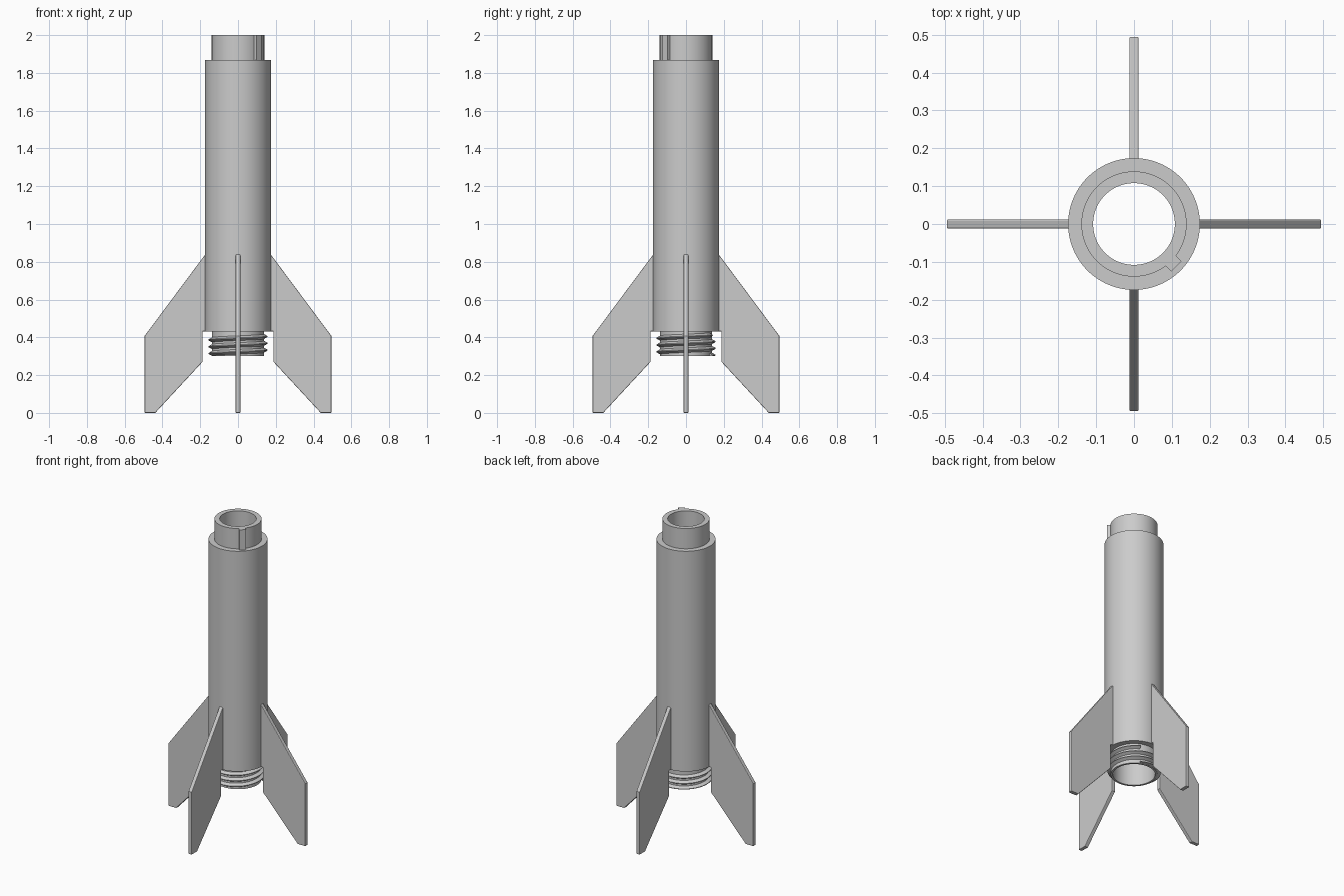
import bpy
import bmesh
from math import cos, sin, pi, radians

cube = bpy.data.objects.get("Cube")
if cube:
    bpy.data.objects.remove(cube, do_unlink=True)

# Single plastic colour
grey = bpy.data.materials.new("plain grey")
grey.use_nodes = True
grey.diffuse_color = (0.6, 0.6, 0.6, 1)
grey.node_tree.nodes["Principled BSDF"].inputs["Base Color"].default_value = grey.diffuse_color


def finish(name, bm, smooth=True):
    bmesh.ops.recalc_face_normals(bm, faces=bm.faces)
    mesh = bpy.data.meshes.new(name)
    bm.to_mesh(mesh)
    bm.free()
    mesh.materials.append(grey)
    if smooth:
        mesh.shade_smooth()
        mesh.set_sharp_from_angle(angle=radians(30))
    obj = bpy.data.objects.new(name, mesh)
    bpy.context.collection.objects.link(obj)
    return obj


def sweep(name, sections, closed):
    """Skin a list of closed cross-sections; cap the ends if not closed."""
    bm = bmesh.new()
    rings = [[bm.verts.new(p) for p in section] for section in sections]
    pairs = list(zip(rings, rings[1:]))
    if closed:
        pairs.append((rings[-1], rings[0]))
    else:
        bm.faces.new(rings[0])
        bm.faces.new(rings[-1])
    for a, b in pairs:
        for i in range(len(a)):
            j = (i + 1) % len(a)
            bm.faces.new((a[i], a[j], b[j], b[i]))
    return finish(name, bm)


def extrude(name, outline, thickness):
    """Plate from an (x, z) outline, centred on y = 0."""
    bm = bmesh.new()
    face = bm.faces.new([bm.verts.new((x, -thickness / 2, z)) for x, z in outline])
    moved = bmesh.ops.extrude_face_region(bm, geom=[face])["geom"]
    bmesh.ops.translate(bm, vec=(0, thickness, 0),
                        verts=[v for v in moved if isinstance(v, bmesh.types.BMVert)])
    return finish(name, bm, smooth=False)


# Hollow body with a spigot on top and a threaded neck below
wall = [(0.125, 0.30), (0.138, 0.30), (0.138, 0.432), (0.174, 0.432),
        (0.174, 1.868), (0.139, 1.868), (0.139, 2.0), (0.108, 2.0),
        (0.108, 1.82), (0.125, 1.80)]
SIDES = 96
sweep("body_tube", [[(r * cos(a), r * sin(a), z) for r, z in wall]
                    for a in (2 * pi * i / SIDES for i in range(SIDES))], True)

# Screw thread: three right-handed turns of a V-shaped ridge
PITCH, START, TURNS, STEPS = 0.036, radians(65), 3, 192
ridge = [(0.132, -0.016), (0.157, -0.002), (0.157, 0.002), (0.132, 0.016)]
sections = []
for i in range(STEPS + 1):
    t = TURNS * i / STEPS
    a = START + 2 * pi * t
    sections.append([(r * cos(a), r * sin(a), max(0.3 + 0.0005 * k, 0.303 + PITCH * t + dz))
                     for k, (r, dz) in enumerate(ridge)])
sweep("screw_thread", sections, False)

# Locating key on the spigot
key = extrude("locating_key", [(0.125, 1.86), (0.158, 1.86), (0.158, 2.0), (0.125, 2.0)], 0.039)
key.rotation_euler.z = radians(-45)

# Four swept fins
fin_outline = [(0.165, 0.845), (0.174, 0.838), (0.494, 0.408), (0.494, 0), (0.438, 0),
               (0.188, 0.27), (0.188, 0.432), (0.165, 0.432)]
for i, side in enumerate(("left", "back", "right", "front")):
    fin = extrude(side + "_fin", fin_outline, 0.025)
    fin.rotation_euler.z = i * pi / 2
    bevel = fin.modifiers.new("soft edges", 'BEVEL')
    bevel.width = 0.004
    bevel.segments = 2
    bevel.limit_method = 'ANGLE'
    bevel.angle_limit = radians(60)
